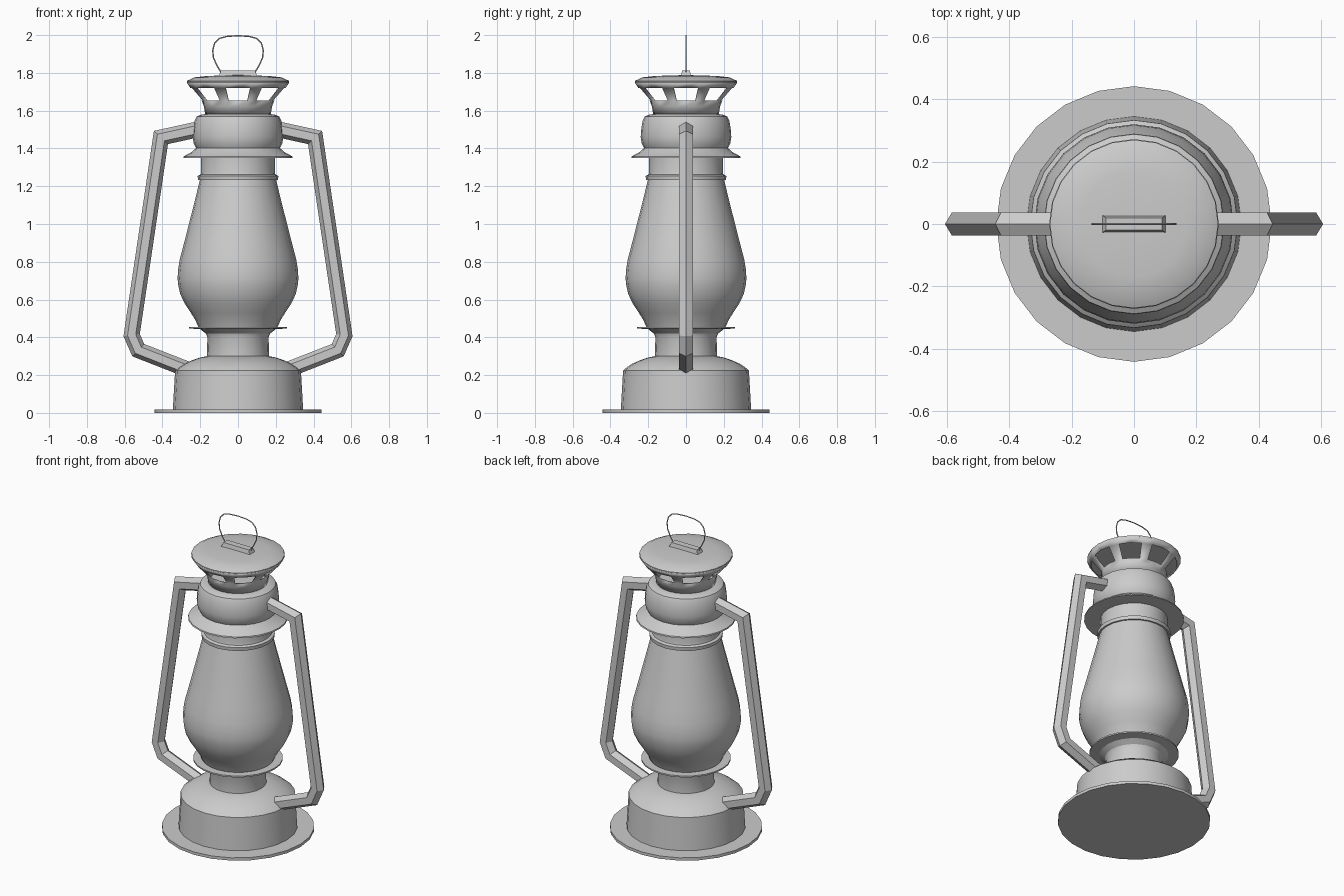
import bpy, bmesh, math
from mathutils import Vector

if "Cube" in bpy.data.objects:
    bpy.data.objects.remove(bpy.data.objects["Cube"])

SIDES = 24


def make(name, bm, smooth=True, angle=30):
    bmesh.ops.remove_doubles(bm, verts=bm.verts, dist=1e-5)
    bmesh.ops.recalc_face_normals(bm, faces=bm.faces)
    mesh = bpy.data.meshes.new(name)
    bm.to_mesh(mesh)
    bm.free()
    ob = bpy.data.objects.new(name, mesh)
    bpy.context.collection.objects.link(ob)
    if smooth:
        bpy.ops.object.select_all(action='DESELECT')
        ob.select_set(True)
        bpy.context.view_layer.objects.active = ob
        bpy.ops.object.shade_smooth_by_angle(angle=math.radians(angle))
    return ob


def lathe(name, profile, skip=None):
    """Revolve (radius, z) points; skip(side, step) leaves a face out."""
    bm = bmesh.new()
    rings = []
    for r, z in profile:
        rings.append([bm.verts.new((r * math.cos(math.tau * i / SIDES),
                                    r * math.sin(math.tau * i / SIDES), z))
                      for i in range(SIDES)])
    for k in range(len(rings) - 1):
        a, b = rings[k], rings[k + 1]
        for i in range(SIDES):
            if skip and skip(i, k):
                continue
            j = (i + 1) % SIDES
            bm.faces.new((a[i], a[j], b[j], b[i]))
    return make(name, bm)


def sweep(name, path, radius, sides, smooth=False):
    """Mitred tube along an (x, z) path."""
    bm = bmesh.new()
    pts = [Vector((x, 0, z)) for x, z in path]
    rings = []
    for i, p in enumerate(pts):
        d0 = (p - pts[max(i - 1, 0)]).normalized()
        d1 = (pts[min(i + 1, len(pts) - 1)] - p).normalized()
        t = (d0 + d1).normalized()
        n = Vector((t.z, 0, -t.x))
        stretch = 1 / max(t.dot(d1 if d1.length else d0), 0.3)
        rings.append([bm.verts.new(p + n * (radius * stretch * math.cos(math.tau * s / sides))
                                   + Vector((0, radius * math.sin(math.tau * s / sides), 0)))
                      for s in range(sides)])
    for a, b in zip(rings, rings[1:]):
        for s in range(sides):
            j = (s + 1) % sides
            bm.faces.new((a[s], a[j], b[j], b[s]))
    bm.faces.new(rings[0])
    bm.faces.new(rings[-1])
    return make(name, bm, smooth)


# Fuel tank with foot flange
lathe("fuel_tank", [(0, 0), (.442, 0), (.442, .018), (.345, .018), (.333, .225),
                    (.315, .24), (.285, .26), (.24, .28), (.2, .293), (.165, .3), (0, .3)])

# Burner neck and the plate under the globe
lathe("burner_neck", [(.165, .295), (.162, .4), (.17, .42), (.2, .443), (.26, .447),
                      (.26, .456), (0, .456)])

# Glass globe
lathe("globe", [(.21, .455), (.225, .49), (.25, .53), (.283, .58), (.306, .63), (.317, .68),
                (.32, .71), (.317, .76), (.309, .81), (.288, .89), (.265, .98),
                (.232, 1.11), (.2, 1.24)])

# Collar ring above the globe
lathe("collar", [(.19, 1.233), (.212, 1.233), (.214, 1.255), (.198, 1.262),
                 (.195, 1.275), (.195, 1.355)])

# Hood with its skirt
lathe("hood", [(0, 1.35), (.29, 1.35), (.288, 1.358), (.25, 1.378), (.222, 1.402),
               (.234, 1.425), (.24, 1.46), (.237, 1.5), (.23, 1.545), (.219, 1.568),
               (.2, 1.578), (.17, 1.582), (0, 1.582)])

# Flared chimney with eight open vents
chimney = lathe("chimney", [(.168, 1.58), (.176, 1.625), (.188, 1.655), (.248, 1.722), (.268, 1.752)],
                skip=lambda i, k: k == 2 and i % 3 != 1)
wall = chimney.modifiers.new("wall", 'SOLIDIFY')
wall.thickness = .005

# Chimney cap
lathe("cap", [(0, 1.75), (.27, 1.75), (.27, 1.758), (.232, 1.776), (.17, 1.783), (.08, 1.787), (0, 1.788)])

# Tapered block holding the carrying wire
bm = bmesh.new()
bmesh.ops.create_cube(bm, size=1)
for v in bm.verts:
    top = v.co.z > 0
    v.co = (math.copysign(.09 if top else .103, v.co.x),
            math.copysign(.02 if top else .028, v.co.y), 1.812 if top else 1.78)
make("wire_mount", bm, False)

# Carrying wire loop
half = [(-.088, 1.80), (-.112, 1.84), (-.13, 1.88), (-.134, 1.92), (-.124, 1.957),
        (-.1, 1.982), (-.06, 1.993)]
sweep("carrying_wire", half + [(0, 1.997)] + [(-x, z) for x, z in reversed(half)], .0035, 6, True)

# Hexagonal side tubes, mirrored left and right
tube = sweep("side_tubes", [(-.18, 1.508), (-.408, 1.458), (-.563, .412), (-.528, .332), (-.27, .231)],
             .042, 6)
tube.modifiers.new("mirror", 'MIRROR')
